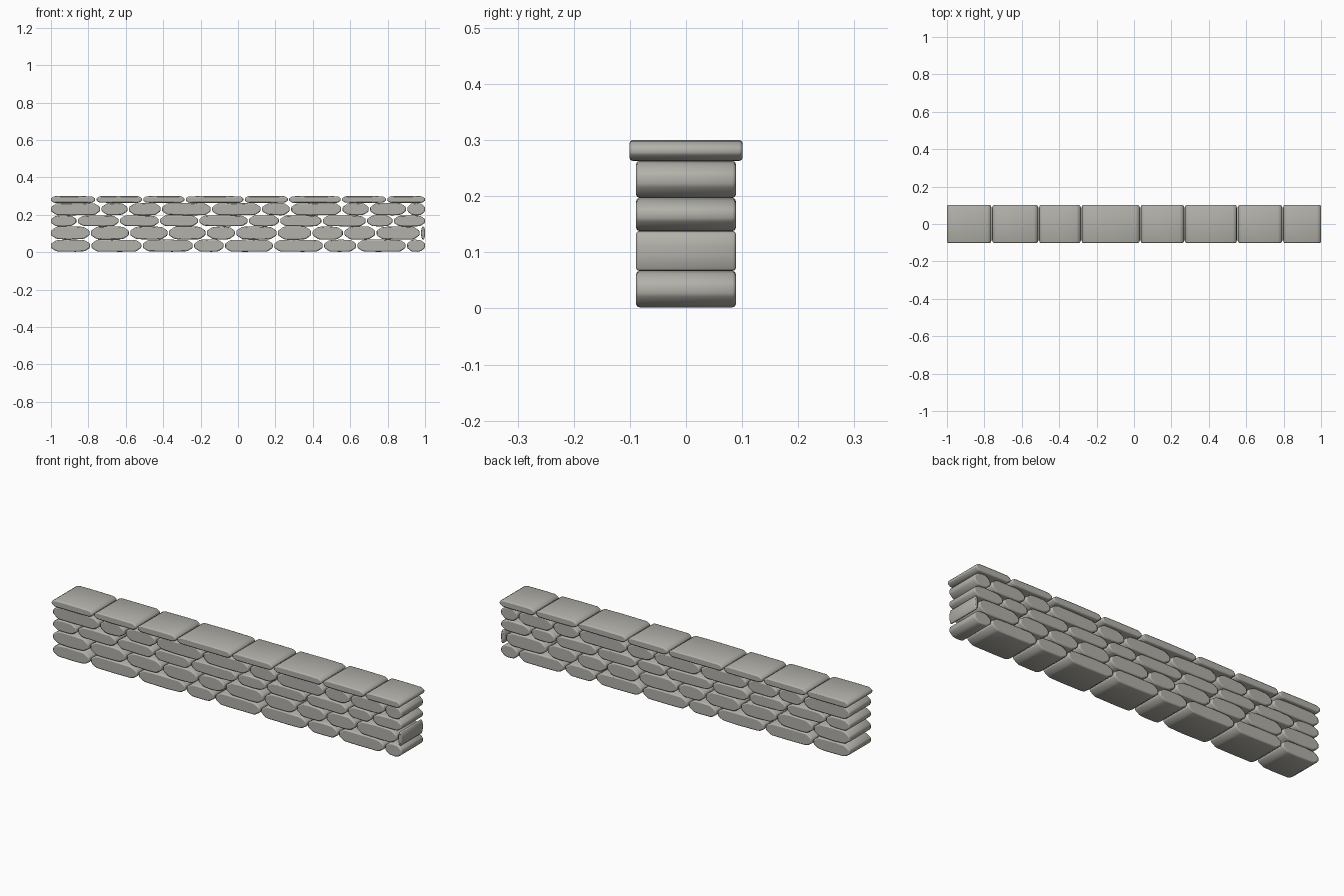
import bpy, bmesh, random

if "Cube" in bpy.data.objects:
    bpy.data.objects.remove(bpy.data.objects["Cube"])
random.seed(4)

# Warm grey stone
mat = bpy.data.materials.new("stone_grey")
mat.diffuse_color = (.45, .44, .40, 1)
mat.use_nodes = True
mat.node_tree.nodes["Principled BSDF"].inputs["Base Color"].default_value = mat.diffuse_color


def stone(name, x0, x1, z0, z1, half_depth):
    """Chamfer-ended stone: convex profile in XZ, run through the wall depth."""
    cx, cz = (x0 + x1) / 2, (z0 + z1) / 2
    hx, hz = (x1 - x0) / 2, (z1 - z0) / 2
    b = min((z1 - z0) * 0.55, hx * 0.6)
    ends = [(0, .22), (.1, .42), (.7, .87), (1, .96)]

    def quarter():
        j = random.uniform(-.05, .03)
        return [(hx - f * b, hz * (v + j * f)) for f, v in ends]

    q1, q2, q3, q4 = (quarter() for _ in range(4))
    shift = random.uniform(-.3, .3) * hx
    prof = q1 + [(shift, hz)] + [(-x, z) for x, z in reversed(q2)]
    prof += [(-x, -z) for x, z in q3] + [(-shift, -hz)]
    prof += [(x, -z) for x, z in reversed(q4)]

    # Rings along the depth: inset, softened edge, full section
    r = min(.006, hx * .5)
    rings = []
    bm = bmesh.new()
    for y, inset in ((-half_depth, r), (-half_depth + r * .3, r * .3),
                     (-half_depth + r, 0), (half_depth - r, 0),
                     (half_depth - r * .3, r * .3), (half_depth, r)):
        sx, sz = 1 - inset / hx, 1 - inset / hz
        rings.append([bm.verts.new((cx + x * sx, y, cz + z * sz)) for x, z in prof])
    n = len(prof)
    for a, c in zip(rings, rings[1:]):
        for i in range(n):
            k = (i + 1) % n
            bm.faces.new((a[i], a[k], c[k], c[i]))
    bm.faces.new(rings[0])
    bm.faces.new(rings[-1])
    bmesh.ops.recalc_face_normals(bm, faces=bm.faces)
    for f in bm.faces:
        f.smooth = len(f.verts) == 4
    me = bpy.data.meshes.new(name)
    bm.to_mesh(me)
    bm.free()
    me.materials.append(mat)
    ob = bpy.data.objects.new(name, me)
    bpy.context.collection.objects.link(ob)


# Courses: name, bottom, top, half depth, joint positions
courses = [
    ("base_stone", .002, .067, .089,
     [-1, -.787, -.513, -.238, -.073, .19, .457, .635, .90, 1]),
    ("second_course_stone", .067, .138, .089,
     [-1, -.79, -.58, -.373, -.17, -.013, .21, .395, .565, .737, .975, 1]),
    ("third_course_stone", .138, .197, .089,
     [-1, -.86, -.635, -.42, -.21, .055, .222, .45, .687, .83, 1]),
    ("upper_course_stone", .197, .263, .089,
     [-1, -.733, -.587, -.41, -.142, .125, .28, .555, .703, .902, 1]),
    ("cap_stone", .263, .30, .101,
     [-1, -.76, -.51, -.283, .033, .27, .553, .795, 1]),
]
gap = .004
for name, z0, z1, depth, joints in courses:
    for i, (a, b) in enumerate(zip(joints, joints[1:])):
        left = a if i == 0 else a + gap
        right = b if i == len(joints) - 2 else b - gap
        stone(f"{name}_{i + 1}", left, right, z0, z1, depth)
